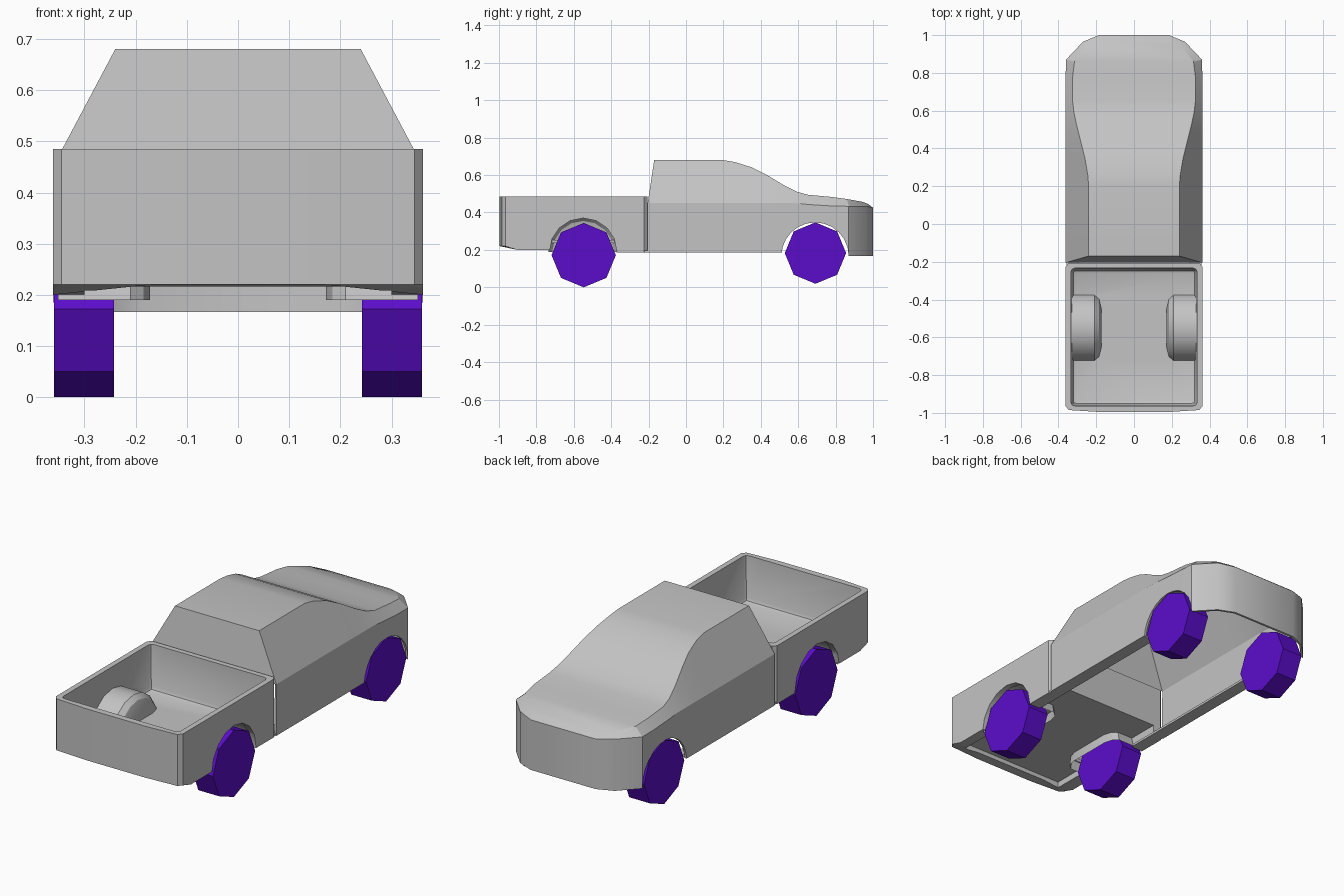
import bpy, bmesh, math
from mathutils import Matrix

default_cube = bpy.data.objects.get("Cube")
if default_cube:
    bpy.data.objects.remove(default_cube, do_unlink=True)


def make_material(name, color):
    material = bpy.data.materials.new(name)
    material.use_nodes = True
    material.diffuse_color = color
    material.node_tree.nodes["Principled BSDF"].inputs["Base Color"].default_value = color
    return material


body_paint = make_material("body_grey", (0.55, 0.55, 0.55, 1))
wheel_paint = make_material("wheel_purple", (0.105, 0.004, 0.6, 1))


def finish(bm, name, material=body_paint):
    bmesh.ops.recalc_face_normals(bm, faces=bm.faces)
    mesh = bpy.data.meshes.new(name)
    bm.to_mesh(mesh)
    bm.free()
    mesh.materials.append(material)
    obj = bpy.data.objects.new(name, mesh)
    bpy.context.collection.objects.link(obj)
    return obj


def select_only(obj):
    bpy.ops.object.select_all(action="DESELECT")
    obj.select_set(True)
    bpy.context.view_layer.objects.active = obj


def apply_modifier(obj, kind, **settings):
    modifier = obj.modifiers.new(kind.title(), kind)
    for key, value in settings.items():
        setattr(modifier, key, value)
    select_only(obj)
    bpy.ops.object.modifier_apply(modifier=modifier.name)


def cut(obj, cutter):
    cutter.hide_render = True
    apply_modifier(obj, "BOOLEAN", operation="DIFFERENCE", solver="EXACT", object=cutter)
    bpy.data.objects.remove(cutter, do_unlink=True)


def box(name, x, y, z, taper=0.0):
    """Box from (min, max) pairs; taper pulls the lower corners inward."""
    bm = bmesh.new()
    bmesh.ops.create_cube(bm, size=1)
    for v in bm.verts:
        inset = taper if v.co.z < 0 else 0
        v.co = [span[c > 0] + (-inset if c > 0 else inset) * (axis < 2)
                for axis, (span, c) in enumerate(zip((x, y, z), v.co))]
    return finish(bm, name)


def drum(name, x, y, z, radius, sides, material=body_paint):
    """Cylinder lying along x, with x as a (min, max) pair."""
    bm = bmesh.new()
    place = Matrix.Translation((sum(x) / 2, y, z)) @ Matrix.Rotation(math.pi / 2, 4, "Y")
    bmesh.ops.create_cone(bm, cap_ends=True, segments=sides, radius1=radius,
                          radius2=radius, depth=x[1] - x[0], matrix=place)
    return finish(bm, name, material)


def smooth(obj, degrees=25):
    select_only(obj)
    bpy.ops.object.shade_smooth_by_angle(angle=math.radians(degrees))


# Cab, hood and nose: mirrored sections lofted from back to front
# top y, top half width, top z, belt y, belt half width, belt z
stations = [
    (-0.17, 0.24, 0.68, -0.205, 0.362, 0.45),
    (0.20, 0.24, 0.68, 0.20, 0.362, 0.45),
    (0.26, 0.245, 0.67, 0.26, 0.362, 0.45),
    (0.35, 0.26, 0.642, 0.35, 0.362, 0.45),
    (0.43, 0.28, 0.602, 0.43, 0.362, 0.45),
    (0.52, 0.303, 0.548, 0.52, 0.362, 0.45),
    (0.59, 0.318, 0.512, 0.59, 0.362, 0.45),
    (0.65, 0.325, 0.495, 0.65, 0.362, 0.443),
    (0.78, 0.325, 0.483, 0.78, 0.362, 0.435),
    (0.86, 0.315, 0.472, 0.87, 0.36, 0.433),
    (0.94, 0.25, 0.458, 0.965, 0.27, 0.433),
    (0.975, 0.18, 0.445, 1.0, 0.185, 0.425),
]
bm = bmesh.new()
rings = []
for top_y, top_w, top_z, belt_y, belt_w, belt_z in stations:
    base_z = 0.167 if belt_y > 0.8 else 0.185
    half = [(belt_w, belt_y, base_z), (belt_w, belt_y, belt_z), (top_w, top_y, top_z)]
    ring = half + [(-x, y, z) for x, y, z in reversed(half)]
    rings.append([bm.verts.new(p) for p in ring])
for a, b in zip(rings, rings[1:]):
    for i in range(5):
        bm.faces.new((a[i], a[i + 1], b[i + 1], b[i]))
bm.faces.new(rings[0][1:5])
bm.faces.new(rings[-1][1:5])
bm.faces.new([rings[-1][i] for i in (0, 1, 4, 5)])
cab = finish(bm, "cab_and_hood")
apply_modifier(cab, "SOLIDIFY", thickness=0.012, offset=-1)
cut(cab, drum("front_arch_cutter", (-0.5, 0.5), 0.69, 0.167, 0.18, 24))
smooth(cab)

# Cargo bed: rounded outline, hollowed above and below the floor
outline = [(0.345, -0.207), (0.362, -0.225), (0.362, -0.4), (0.362, -0.72),
           (0.362, -0.9), (0.362, -0.965), (0.345, -0.985), (0.17, -0.996)]
outline += [(-x, y) for x, y in reversed(outline)]
bm = bmesh.new()
lower = [bm.verts.new((x, y, 0.22 if y < -0.95 else 0.2 if y < -0.5 else 0.185))
         for x, y in outline]
upper = [bm.verts.new((x, y, 0.485)) for x, y in outline]
bm.faces.new(upper)
bm.faces.new(lower)
for i in range(len(outline)):
    j = (i + 1) % len(outline)
    bm.faces.new((lower[i], lower[j], upper[j], upper[i]))
bmesh.ops.triangulate(bm, faces=[f for f in bm.faces if len(f.verts) > 4])
bed = finish(bm, "cargo_bed")
tray = box("tray_cutter", (-0.338, 0.338), (-0.967, -0.23), (0.252, 0.6), 0.012)
apply_modifier(tray, "BEVEL", width=0.02, segments=2, limit_method="ANGLE")
cut(bed, tray)
cut(bed, box("underside_cutter", (-0.3, 0.3), (-0.94, -0.1), (0.1, 0.238)))
for side in (-1, 1):
    span = sorted((side * 0.2, side * 0.5))
    cut(bed, drum("rear_arch_cutter", span, -0.55, 0.19, 0.18, 16))
smooth(bed)

for side, label in ((1, "left"), (-1, "right")):
    # Faceted wheel housing standing in the bed
    bm = bmesh.new()
    loops = []
    for x, radius in ((0.352, 0.186), (0.21, 0.186), (0.185, 0.165), (0.172, 0.12)):
        arc = [math.pi * k / 8 for k in range(9)]
        loops.append([bm.verts.new((side * x, -0.55 + radius * math.cos(a),
                                    0.19 + radius * math.sin(a))) for a in arc])
    for a, b in zip(loops, loops[1:]):
        for k in range(8):
            bm.faces.new((a[k], a[k + 1], b[k + 1], b[k]))
    bm.faces.new(loops[-1])
    smooth(finish(bm, label + "_wheel_housing"))

    # Inward sill flange between the wheels
    box(label + "_sill", sorted((side * 0.295, side * 0.358)), (-0.36, 0.505), (0.185, 0.197))

    # Eight-sided wheels
    span = sorted((side * 0.242, side * 0.36))
    drum(label + "_rear_wheel", span, -0.547, 0.172, 0.172, 8, wheel_paint)
    drum(label + "_front_wheel", span, 0.692, 0.183, 0.164, 8, wheel_paint)
